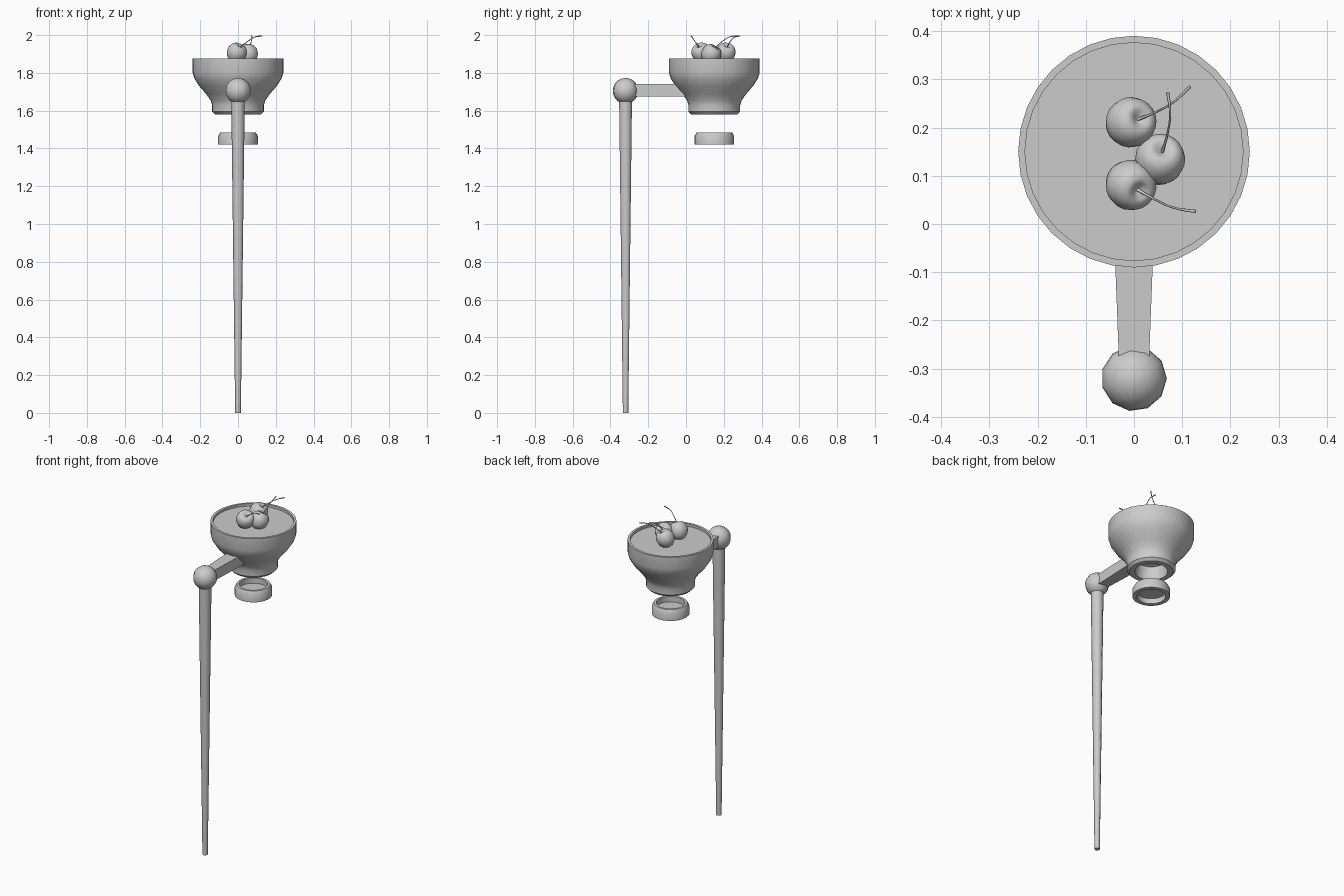
import bpy, bmesh, math
from mathutils import Vector, Matrix

if "Cube" in bpy.data.objects:
    bpy.data.objects.remove(bpy.data.objects["Cube"])

CY = 0.15    # centre line of bowl and ring
PY = -0.32   # centre line of the stick


def finish(name, bm, smooth=True, angle=35):
    bmesh.ops.remove_doubles(bm, verts=bm.verts, dist=1e-5)
    bmesh.ops.recalc_face_normals(bm, faces=bm.faces)
    me = bpy.data.meshes.new(name)
    bm.to_mesh(me)
    bm.free()
    ob = bpy.data.objects.new(name, me)
    bpy.context.collection.objects.link(ob)
    if smooth:
        bpy.ops.object.select_all(action='DESELECT')
        ob.select_set(True)
        bpy.context.view_layer.objects.active = ob
        bpy.ops.object.shade_smooth_by_angle(angle=math.radians(angle))
    return ob


def lathe(name, profile, sides, matrix, closed=False, angle=35):
    """Spin an (r, z) profile about local z, then place it."""
    bm = bmesh.new()
    vs = [bm.verts.new((r, 0, z)) for r, z in profile]
    pairs = list(zip(vs, vs[1:])) + ([(vs[-1], vs[0])] if closed else [])
    es = [bm.edges.new(p) for p in pairs]
    bmesh.ops.spin(bm, geom=vs + es, cent=(0, 0, 0), axis=(0, 0, 1),
                   angle=2 * math.pi, steps=sides, use_duplicate=False)
    bmesh.ops.remove_doubles(bm, verts=bm.verts, dist=1e-5)
    bmesh.ops.dissolve_degenerate(bm, edges=bm.edges, dist=1e-6)
    bm.transform(matrix)
    return finish(name, bm, angle=angle)


# Tapered stick
lathe("stick", [(0, 0), (0.015, 0), (0.036, 1.68), (0, 1.68)], 10,
      Matrix.Translation((0, PY, 0)), angle=40)

# Ball joint
bm = bmesh.new()
bmesh.ops.create_uvsphere(bm, u_segments=11, v_segments=14, radius=0.068)
bm.transform(Matrix.Translation((0, PY, 1.705)) @ Matrix.Rotation(-math.pi / 2, 4, 'Z'))
finish("ball_joint", bm, angle=45)

# Flared arm from ball to bowl
bm = bmesh.new()
bmesh.ops.create_cube(bm, size=1)
for v in bm.verts:
    far = v.co.y > 0
    v.co = Vector((math.copysign(0.042 if far else 0.031, v.co.x),
                   0.0 if far else PY + 0.03,
                   1.74 if v.co.z > 0 else 1.675))
finish("arm", bm, smooth=False)

# Bowl with rim and hollow foot
bowl_place = Matrix.Translation((0, CY, 0))
lathe("bowl", [(0.226, 1.858), (0.226, 1.875), (0.24, 1.875), (0.24, 1.80),
               (0.231, 1.77), (0.205, 1.73), (0.17, 1.69), (0.145, 1.655),
               (0.137, 1.63), (0.137, 1.595), (0.122, 1.58), (0.092, 1.58),
               (0.085, 1.66), (0, 1.68)], 32, bowl_place)
lathe("bowl_filling", [(0, 1.86), (0.226, 1.86)], 32, bowl_place)

# Loose ring under the bowl
lathe("ring", [(0.105, 1.42), (0.105, 1.465), (0.094, 1.485), (0.08, 1.485),
               (0.08, 1.42)], 24, bowl_place, closed=True)
lathe("ring_lens", [(0, 1.452), (0.082, 1.452)], 24, bowl_place)

# Cherries: body profile with a dimple, tilted toward the stem
BODY = [(0, 0.033), (0.007, 0.036), (0.018, 0.046), (0.031, 0.046),
        (0.044, 0.034), (0.052, 0.012), (0.050, -0.012), (0.040, -0.033),
        (0.024, -0.046), (0.010, -0.051), (0, -0.052)]
CHERRIES = [
    ((-0.008, 0.21, 1.905), [(0.006, 0.216, 1.932), (0.045, 0.232, 1.962),
                             (0.085, 0.255, 1.988), (0.116, 0.285, 1.996)]),
    ((0.053, 0.132, 1.898), [(0.058, 0.148, 1.925), (0.07, 0.19, 1.965),
                             (0.075, 0.23, 1.99), (0.07, 0.272, 1.996)]),
    ((-0.008, 0.082, 1.905), [(0.006, 0.072, 1.932), (0.045, 0.05, 1.962),
                              (0.085, 0.033, 1.988), (0.128, 0.026, 1.996)]),
]
for i, (centre, path) in enumerate(CHERRIES, 1):
    c = Vector(centre)
    tilt = Vector((0, 0, 1)).rotation_difference(Vector(path[0]) - c)
    lathe(f"cherry_{i}", BODY, 20, Matrix.Translation(c) @ tilt.to_matrix().to_4x4(),
          angle=80)
    cu = bpy.data.curves.new(f"cherry_stem_{i}", 'CURVE')
    cu.dimensions = '3D'
    cu.bevel_depth = 0.0022
    cu.bevel_resolution = 1
    cu.use_fill_caps = True
    sp = cu.splines.new('BEZIER')
    sp.resolution_u = 4
    sp.bezier_points.add(len(path) - 1)
    for k, (bp, p) in enumerate(zip(sp.bezier_points, path)):
        bp.co = p
        bp.handle_left_type = bp.handle_right_type = 'AUTO'
        bp.radius = 1.6 if k in (0, len(path) - 1) else 1.0
    bpy.context.collection.objects.link(bpy.data.objects.new(f"cherry_stem_{i}", cu))
